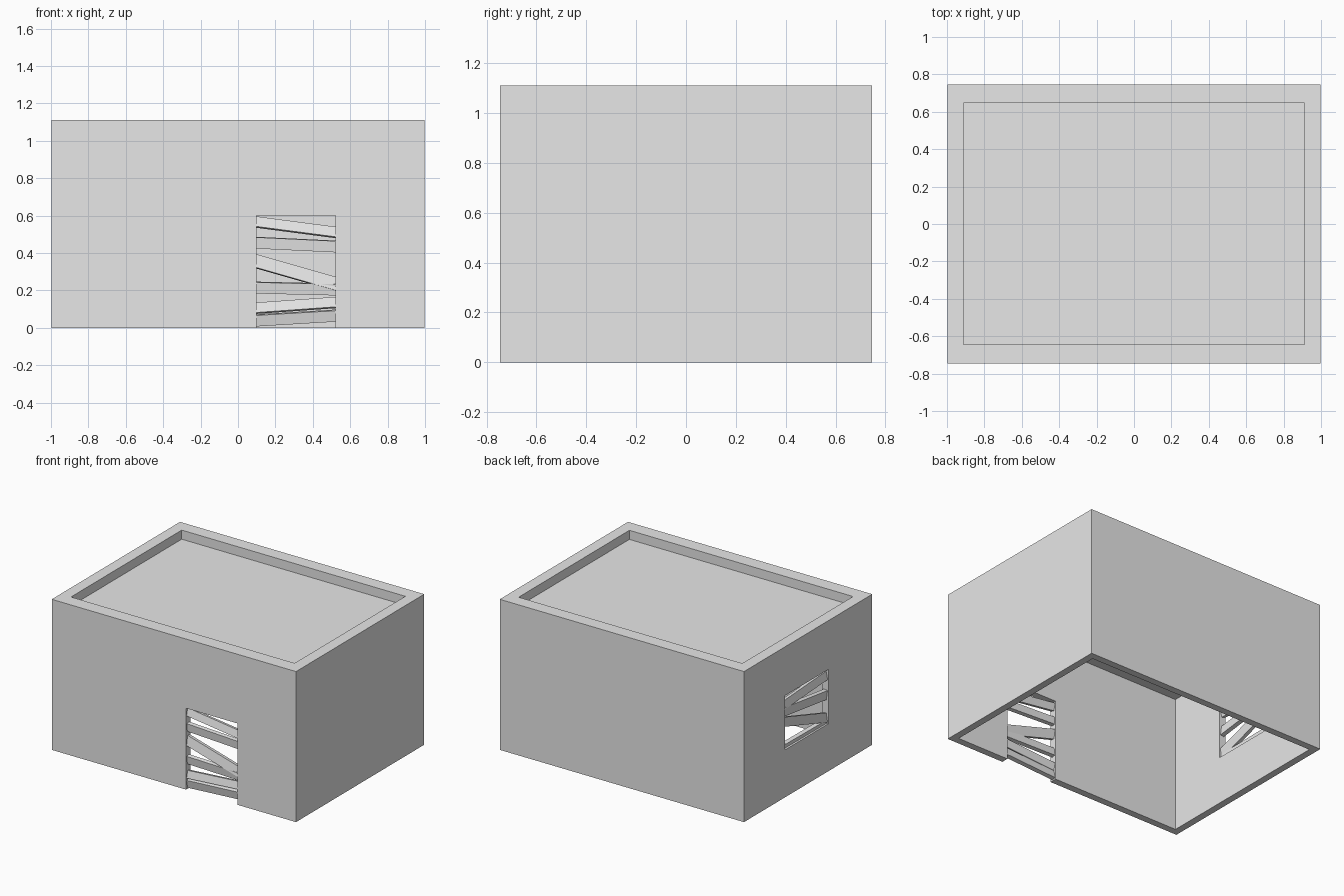
import bpy
import math
from mathutils import Matrix, Vector

cube = bpy.data.objects.get("Cube")
if cube:
    bpy.data.objects.remove(cube, do_unlink=True)

grey = bpy.data.materials.new("plain_grey")
grey.use_nodes = True
grey.diffuse_color = (0.8, 0.8, 0.8, 1)
grey.node_tree.nodes["Principled BSDF"].inputs["Base Color"].default_value = (0.8, 0.8, 0.8, 1)


def box(name, low, high):
    """Axis-aligned box between two corners."""
    low, high = Vector(low), Vector(high)
    bpy.ops.mesh.primitive_cube_add(size=1)
    ob = bpy.context.object
    ob.name = name
    ob.data.transform(Matrix.Translation((low + high) / 2) @ Matrix.Diagonal((high - low).to_4d()))
    ob.data.materials.append(grey)
    return ob


def cut(target, low, high):
    """Subtract a box from the target and discard the cutter."""
    cutter = box("cutter", low, high)
    cutter.hide_render = True
    mod = target.modifiers.new("cut", 'BOOLEAN')
    mod.operation, mod.solver, mod.object = 'DIFFERENCE', 'EXACT', cutter
    bpy.context.view_layer.objects.active = target
    bpy.ops.object.modifier_apply(modifier=mod.name)
    bpy.data.objects.remove(cutter, do_unlink=True)


def plank(name, start, end, width, twist):
    """Board running between two points, rolled about its length."""
    start, end = Vector(start), Vector(end)
    along = (end - start).normalized()
    out = along.cross(Vector((0, 0, 1))).normalized()
    frame = Matrix((along, out, along.cross(out))).transposed().to_4x4()
    ob = box(name, (-0.5, -0.5, -0.5), (0.5, 0.5, 0.5))
    size = Matrix.Diagonal(((end - start).length + 0.04, 0.03, width, 1))
    roll = Matrix.Rotation(math.radians(twist), 4, 'X')
    ob.data.transform(Matrix.Translation((start + end) / 2) @ frame @ roll @ size)


# Hollow building shell, open underneath, with a sunken roof behind a parapet
X, Y, H, WALL = 0.996, 0.747, 1.11, 0.052
building = box("building_shell", (-X, -Y, 0), (X, Y, H))
cut(building, (-X + WALL, -Y + WALL, -0.2), (X - WALL, Y - WALL, 1.0))
cut(building, (-0.912, -0.643, 1.043), (0.912, 0.647, 1.3))

# Doorway in the front wall and window in the right wall
cut(building, (0.1, -0.9, -0.1), (0.52, -0.6, 0.6))
cut(building, (-1.2, -0.235, 0.35), (-0.8, 0.27, 0.75))

# Boards across the doorway: left height, right height, width, roll
door_boards = [
    (0.04, 0.065, 0.06, 12), (0.105, 0.135, 0.055, -14), (0.215, 0.205, 0.06, 8),
    (0.355, 0.235, 0.07, -10), (0.455, 0.435, 0.06, 6), (0.565, 0.51, 0.055, -14),
]
for i, (a, b, width, roll) in enumerate(door_boards):
    y = -Y + WALL / 2
    plank(f"door_board_{i + 1}", (0.1, y, a), (0.52, y, b), width, roll)

# Boards across the window: rear height, front height, width, roll
window_boards = [
    (0.37, 0.365, 0.03, 10), (0.55, 0.39, 0.065, -10),
    (0.625, 0.56, 0.07, 8), (0.67, 0.7, 0.06, -12),
]
for i, (a, b, width, roll) in enumerate(window_boards):
    x = -X + WALL / 2
    plank(f"window_board_{i + 1}", (x, 0.27, a), (x, -0.235, b), width, roll)
